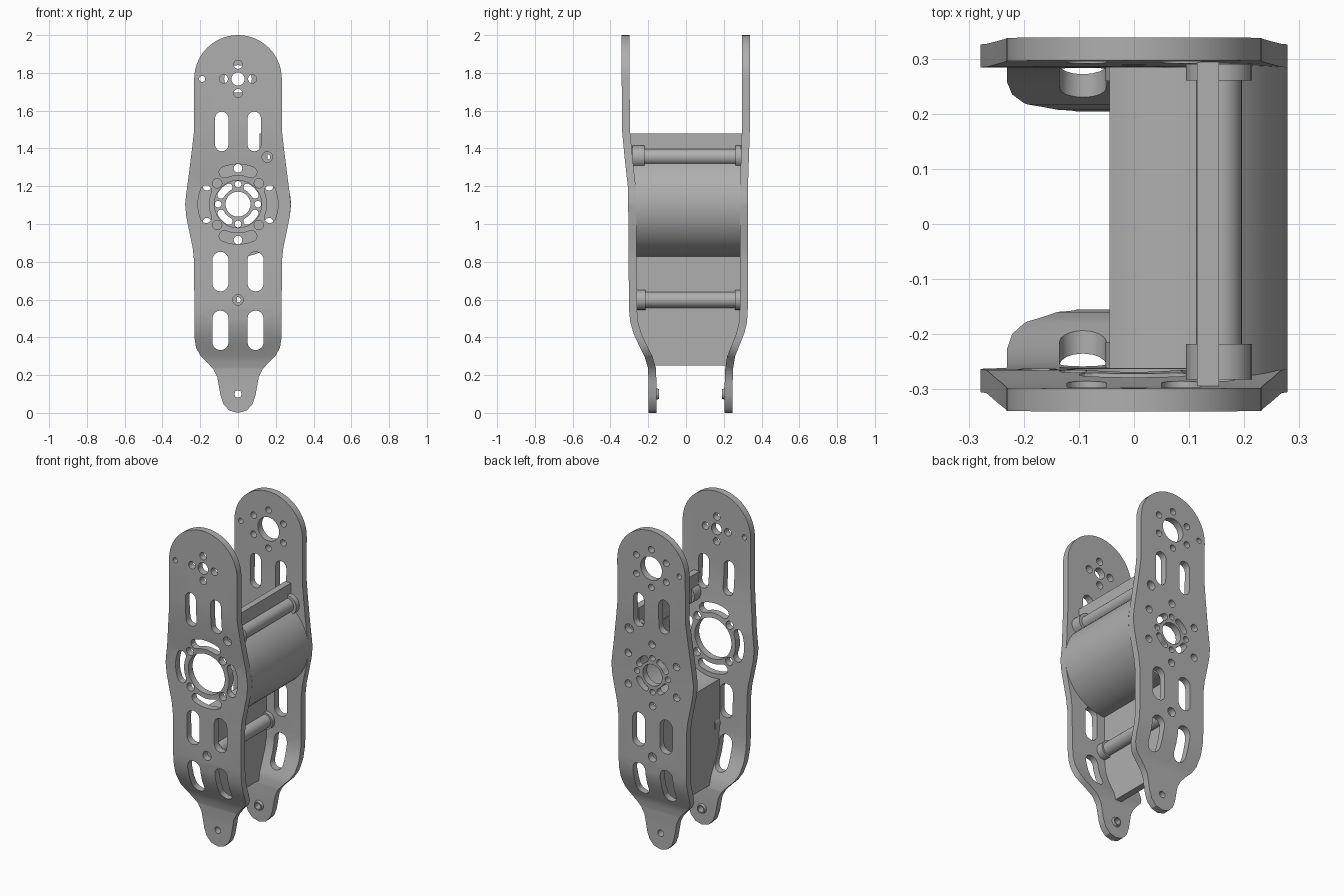
import bpy, bmesh
from math import sin, cos, pi, radians, acos

if "Cube" in bpy.data.objects:
    bpy.data.objects.remove(bpy.data.objects["Cube"])

grey = bpy.data.materials.new("plain grey")
grey.use_nodes = True
grey.diffuse_color = (0.43, 0.43, 0.43, 1)
grey.node_tree.nodes["Principled BSDF"].inputs["Base Color"].default_value = (0.43, 0.43, 0.43, 1)

THICK = 0.042
HUB = 1.105      # height of the main hub
TOP = 1.768      # height of the upper joint
# height, outer y of front plate, outer y of back plate
BEND = [(2.1, -.342, .34), (1.5, -.339, .338), (1.35, -.325, .333), (1.2, -.308, .328),
        (1.1, -.306, .327), (.55, -.302, .327), (.48, -.295, .323), (.42, -.278, .308),
        (.36, -.25, .284), (.3, -.22, .26), (.24, -.202, .25), (.16, -.198, .247), (-.1, -.197, .247)]


def inner_y(z, col):
    """Inner face of the front (1) or back (2) plate at height z."""
    for a, b in zip(BEND, BEND[1:]):
        if a[0] >= z >= b[0]:
            y = a[col] + (b[col] - a[col]) * (a[0] - z) / (a[0] - b[0])
            return y + THICK if col == 1 else y - THICK


def add_prism(bm, pts, axis, lo, hi):
    def at(p, d):
        return (d, p[0], p[1]) if axis == "x" else (p[0], d, p[1])
    a = [bm.verts.new(at(p, lo)) for p in pts]
    b = [bm.verts.new(at(p, hi)) for p in pts]
    bm.faces.new(a)
    bm.faces.new(b[::-1])
    for i in range(len(pts)):
        j = (i + 1) % len(pts)
        bm.faces.new((a[i], b[i], b[j], a[j]))


def finish(bm, name):
    bmesh.ops.recalc_face_normals(bm, faces=bm.faces)
    mesh = bpy.data.meshes.new(name)
    bm.to_mesh(mesh)
    bm.free()
    mesh.materials.append(grey)
    ob = bpy.data.objects.new(name, mesh)
    bpy.context.collection.objects.link(ob)
    return ob


def smooth(ob):
    bpy.ops.object.select_all(action="DESELECT")
    ob.select_set(True)
    bpy.context.view_layer.objects.active = ob
    bpy.ops.object.shade_smooth_by_angle(angle=radians(25))


# Hole shapes as outlines in x, z
def arc(cx, cz, r, a0, a1, n):
    return [(cx + r * cos(radians(a0 + (a1 - a0) * i / n)),
             cz + r * sin(radians(a0 + (a1 - a0) * i / n))) for i in range(n + 1)]


def hole(x, z, r, n=20):
    return arc(x, z, r, 0, 360, n)[:-1]


def slot(x, z, half_w, half_h):
    h = half_h - half_w
    return arc(x, z + h, half_w, 0, 180, 8) + arc(x, z - h, half_w, 180, 360, 8)


def curved_slot(mid, r, half_w, half_angle):
    a, b = mid - half_angle, mid + half_angle
    ends = [(r * cos(radians(t)), HUB + r * sin(radians(t))) for t in (a, b)]
    return (arc(0, HUB, r + half_w, a, b, 8) + arc(*ends[1], half_w, b, b + 180, 6)[1:-1]
            + arc(0, HUB, r - half_w, b, a, 8) + arc(*ends[0], half_w, a + 180, a + 360, 6)[1:-1])


def ring(z, dist, r, angles):
    return [hole(dist * cos(radians(a)), z + dist * sin(radians(a)), r, 14) for a in angles]


# Holes shared by both plates
shared = [hole(0, .1, .02), hole(0, .598, .028), hole(.155, 1.355, .028), hole(-.19, TOP, .016)]
for s in (-1, 1):
    shared += [slot(s * .086, 1.49, .036, .105), slot(s * .093, .748, .043, .105),
               slot(s * .093, .437, .043, .105)]

SQUARE, HEX = range(0, 360, 90), range(30, 390, 60)
DIAGONAL = range(45, 405, 90)
front_holes = shared + [hole(0, TOP, .035), hole(0, HUB, .125, 36)]
front_holes += ring(TOP, .076, .023, SQUARE) + ring(HUB, .156, .025, DIAGONAL)
front_holes += [curved_slot(a, .183, .029, 23) for a in SQUARE]
back_holes = shared + [hole(0, TOP, .073, 32), hole(0, HUB, .066, 32)]
back_holes += ring(TOP, .117, .02, HEX) + ring(HUB, .19, .023, HEX) + ring(HUB, .105, .018, SQUARE)
back_holes += [curved_slot(a, .102, .019, 17) for a in DIAGONAL]

# Plate silhouette: rounded top, wide hub, narrow foot
SIDE = [(.232, 1.5), (.243, 1.4), (.258, 1.28), (.274, 1.16), (.28, 1.105), (.274, 1.04),
        (.256, .95), (.24, .875), (.232, .8), (.231, .4), (.222, .345), (.2, .305), (.165, .27),
        (.13, .23), (.11, .19), (.101, .14), (.092, .09), (.076, .045), (.045, .012)]
outline = arc(0, TOP, .232, 180, 0, 28) + SIDE + [(0, 0)] + [(-x, z) for x, z in SIDE[::-1]]


def plate(name, col, holes):
    sign = 1 if col == 1 else -1
    bm = bmesh.new()
    face = [(row[col], row[0]) for row in BEND]
    add_prism(bm, face + [(y + sign * THICK, z) for y, z in face[::-1]], "x", -.4, .4)
    ob = finish(bm, name)
    cutters = []
    for op, shapes in (("INTERSECT", [outline]), ("DIFFERENCE", holes)):
        bm = bmesh.new()
        for pts in shapes:
            add_prism(bm, pts, "y", -.6, .6)
        cutter = finish(bm, name + "_cutter")
        cutter.hide_render = True
        cutters.append(cutter)
        mod = ob.modifiers.new(op, "BOOLEAN")
        mod.operation, mod.object, mod.solver = op, cutter, "EXACT"
    # Bake the cuts and drop the helpers
    dg = bpy.context.evaluated_depsgraph_get()
    baked = bpy.data.meshes.new_from_object(ob.evaluated_get(dg))
    ob.modifiers.clear()
    ob.data = baked
    for c in cutters:
        bpy.data.objects.remove(c)
    smooth(ob)


plate("front_plate", 1, front_holes)
plate("back_plate", 2, back_holes)

# Web: upper wall, curved housing and lower panel in one strip
R_OUT, R_IN = .28, .24


def web_side(r, x_top, x_low):
    top, low = acos(x_top / r), -acos(x_low / r)
    pts = [(x_top, 1.478), (x_top, 1.4)]
    pts += arc(0, HUB, r, top * 180 / pi, low * 180 / pi, 36)
    return pts + [(x_low, row[0]) for row in BEND if .25 < row[0] < .7] + [(x_low, .25)]


bm = bmesh.new()
loops = []
for (xo, zo), (xi, zi) in zip(web_side(R_OUT, .155, -.004), web_side(R_IN, .115, -.045)):
    loops.append([bm.verts.new(v) for v in (
        (xo, inner_y(zo, 1), zo), (xo, inner_y(zo, 2), zo),
        (xi, inner_y(zi, 2), zi), (xi, inner_y(zi, 1), zi))])
for a, b in zip(loops, loops[1:]):
    for i in range(4):
        j = (i + 1) % 4
        bm.faces.new((a[i], a[j], b[j], b[i]))
bm.faces.new(loops[0])
bm.faces.new(loops[-1][::-1])
smooth(finish(bm, "curved_web"))


# Hollow turned parts along y, from a closed (radius, y) profile
def turned(name, x, z, profile, n=24):
    bm = bmesh.new()
    rows = [[bm.verts.new((x + r * cos(2 * pi * k / n), y, z + r * sin(2 * pi * k / n)))
             for k in range(n)] for r, y in profile]
    for i in range(len(rows)):
        a, b = rows[i], rows[(i + 1) % len(rows)]
        for k in range(n):
            m = (k + 1) % n
            bm.faces.new((a[k], a[m], b[m], b[k]))
    smooth(finish(bm, name))


def spacer(name, x, z, collar, front_len, back_len):
    y0, y1 = inner_y(z, 1), inner_y(z, 2)
    turned(name, x, z, [(.015, y0), (collar, y0), (collar, y0 + front_len), (.042, y0 + front_len),
                        (.042, y1 - back_len), (collar, y1 - back_len), (collar, y1), (.015, y1)])


spacer("upper_spacer", .155, 1.355, .06, .065, .03)
spacer("lower_spacer", 0, .598, .052, .045, .025)

# Small collars around the foot holes
for name, col, step in (("front_foot_collar", 1, .014), ("back_foot_collar", 2, -.014)):
    y = inner_y(.1, col)
    turned(name, 0, .1, [(.019, y), (.03, y), (.026, y + step), (.019, y + step)])
